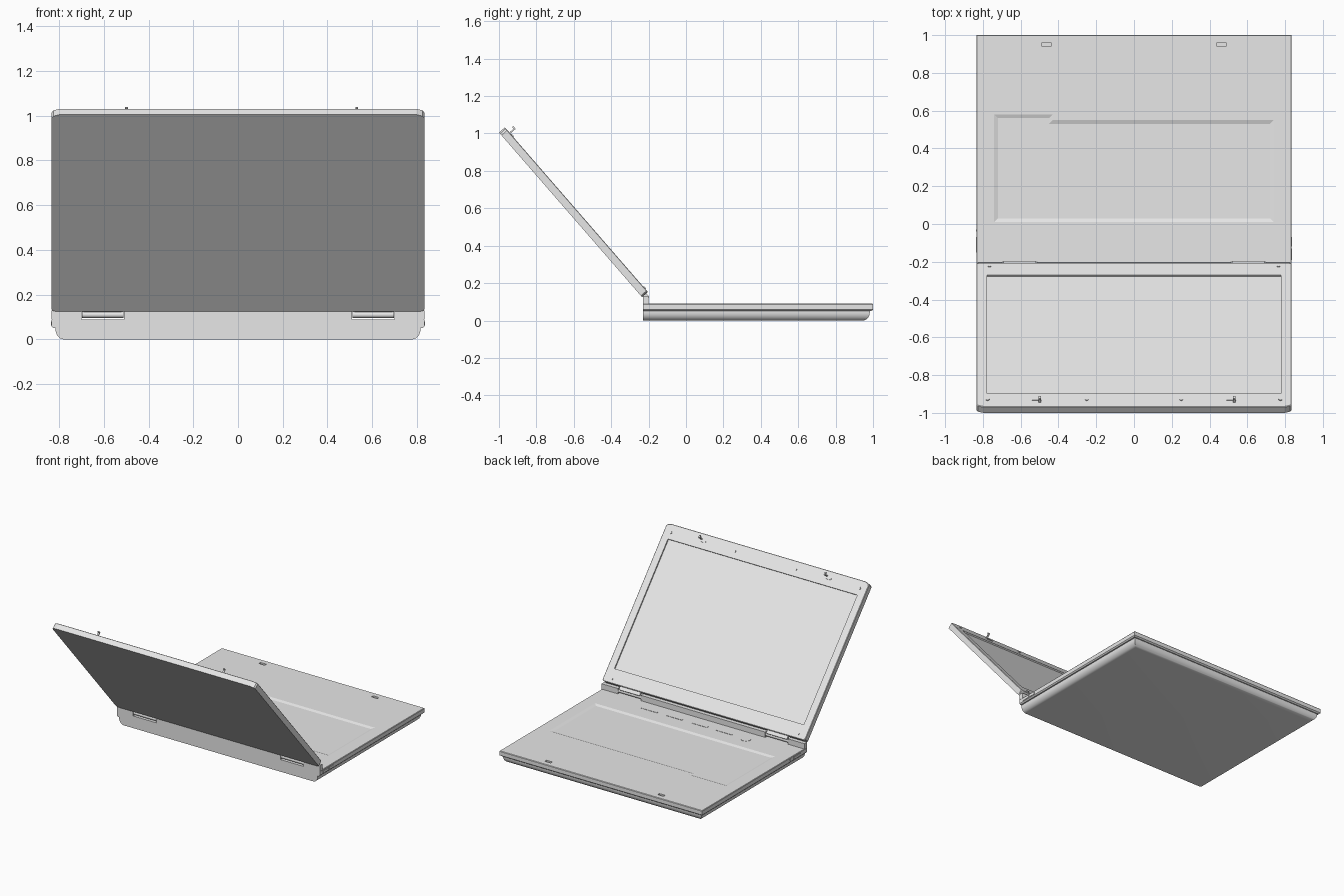
import bpy, bmesh, math
from mathutils import Matrix, Vector

if "Cube" in bpy.data.objects:
    bpy.data.objects.remove(bpy.data.objects["Cube"])

grey = bpy.data.materials.new("light_grey")
grey.diffuse_color = (0.8, 0.8, 0.8, 1)
grey.use_nodes = True
grey.node_tree.nodes["Principled BSDF"].inputs["Base Color"].default_value = grey.diffuse_color


def loft(name, rings, matrix=Matrix(), smooth=False):
    """Closed solid through rings of 3D points."""
    bm = bmesh.new()
    vs = [[bm.verts.new(matrix @ Vector(p)) for p in r] for r in rings]
    n = len(vs[0])
    for a, b in zip(vs, vs[1:]):
        for i in range(n):
            j = (i + 1) % n
            bm.faces.new((a[i], a[j], b[j], b[i]))
    bm.faces.new(vs[0][::-1])
    bm.faces.new(vs[-1])
    bmesh.ops.recalc_face_normals(bm, faces=bm.faces[:])
    me = bpy.data.meshes.new(name)
    bm.to_mesh(me)
    bm.free()
    if smooth:
        me.shade_smooth()
        me.set_sharp_from_angle(angle=math.radians(35))
    me.materials.append(grey)
    ob = bpy.data.objects.new(name, me)
    bpy.context.scene.collection.objects.link(ob)
    return ob


def rect(x0, x1, y0, y1, z):
    return [(x0, y0, z), (x1, y0, z), (x1, y1, z), (x0, y1, z)]


def box(name, x0, x1, y0, y1, z0, z1, matrix=Matrix()):
    return loft(name, [rect(x0, x1, y0, y1, z) for z in (z0, z1)], matrix)


def disc(name, x, y, z0, z1, r, matrix=Matrix(), n=20):
    ring = lambda z: [(x + r * math.cos(math.tau * i / n),
                       y + r * math.sin(math.tau * i / n), z) for i in range(n)]
    return loft(name, [ring(z0), ring(z1)], matrix, True)


def cut(target, cutter):
    m = target.modifiers.new("cut", 'BOOLEAN')
    m.operation = 'DIFFERENCE'
    m.solver = 'EXACT'
    m.object = cutter
    cutter.hide_render = True
    cutter.hide_viewport = True


# Lower tray with rounded underside on the front and sides
rings = []
for i in range(8):
    a = math.pi / 2 * i / 7
    inset = 0.017 + 0.038 * (1 - math.sin(a))
    z = 0.045 * (1 - math.cos(a))
    rings.append(rect(-0.833 + inset, 0.833 - inset, -0.23, 1.0 - inset, z))
rings.append(rect(-0.816, 0.816, -0.23, 0.983, 0.052))
loft("lower_tray", rings, smooth=True)

# Upper deck with a slightly tapered lower edge
W = 0.833
deck = loft("upper_deck", [rect(-W + 0.008, W - 0.008, -0.23, 0.99, 0.05),
                           rect(-W, W, -0.23, 1.0, 0.058),
                           rect(-W, W, -0.23, 1.0, 0.086),
                           rect(-W + 0.003, W - 0.003, -0.23, 0.997, 0.09)])

# Shallow stepped keyboard recess with sloping walls
outline = [(-0.74, 0.01, 1, 1), (0.74, 0.01, -1, 1), (0.74, 0.55, -1, -1),
           (-0.43, 0.55, -1, -1), (-0.43, 0.58, -1, -1), (-0.74, 0.58, 1, -1)]
cut(deck, loft("keyboard_cutter", [
    [(x + sx * d, y + sy * d, z) for x, y, sx, sy in outline]
    for d, z in ((0.02, 0.083), (0, 0.09), (0, 0.1))]))

# Latch slots near the front edge
for x in (-0.463, 0.463):
    cut(deck, box("latch_cutter", x - 0.024, x + 0.024, 0.94, 0.96, 0.078, 0.1))

# Row of buttons and the round power button
for x in (0.375, 0.17, -0.035, -0.24):
    box("button", x - 0.065, x + 0.065, -0.122, -0.102, 0.089, 0.092)
disc("power_button", -0.42, -0.105, 0.089, 0.092, 0.035)

# Raised rear bar, left open at the hinges
for x0, x1 in ((-W, -0.70), (-0.51, 0.51), (0.70, W)):
    box("rear_bar", x0, x1, -0.23, -0.20, 0.088, 0.13)

# Side ports
for x, y0, y1 in ((-W, -0.15, -0.07), (-W, -0.04, -0.03),
                  (W, -0.12, -0.07), (W, -0.19, -0.13)):
    box("side_port", x - 0.004, x + 0.004, y0, y1, 0.062, 0.08)

# Lid frame: local x across, y up the lid, z out of the screen
A = Vector((0, -0.656, 0.755)).normalized()
N = Vector((0, A.z, -A.y))
LID = Matrix(((-1, 0, 0, 0), (0, A.y, N.y, -0.235),
              (0, A.z, N.z, 0.125), (0, 0, 0, 1)))
H, T = 1.166, 0.042


def lid_ring(z, inset=0):
    """Rectangle with softly cut corners."""
    quarter = [(0, 0.02), (0.008, 0.009), (0.035, 0)]
    w, top, low = W - inset, H - inset, inset
    right = [(w - a, top - b) for a, b in quarter]
    right = [(w - a * 0.5, low + b * 0.5) for a, b in quarter[::-1]] + right
    return [(x, y, z) for x, y in right] + [(-x, y, z) for x, y in right[::-1]]


lid = loft("lid", [lid_ring(0), lid_ring(T - 0.003), lid_ring(T, 0.003)], LID)
cut(lid, box("screen_cutter", -0.778, 0.778, 0.103, 1.06, T - 0.01, T + 0.02, LID))

# Rubber bumpers around the screen
for x, y in ((0.765, 0.03), (0.775, 1.108), (0.25, 1.108)):
    for s in (-1, 1):
        disc("bumper", s * x, y, T - 0.002, T + 0.005, 0.009, LID, 12)

# Latch hooks on the upper rim
for x in (-0.515, 0.515):
    box("hook_foot", -x - 0.025, -x + 0.025, 1.106, 1.116, T - 0.002, T + 0.004, LID)
    box("hook_stem", -x - 0.022, -x - 0.01, 1.122, 1.13, T - 0.002, T + 0.038, LID)
    box("hook_tip", -x - 0.022, -x - 0.01, 1.122, 1.142, T + 0.03, T + 0.038, LID)

# Hinge barrels and the arms joining them to the lid
ALONG_X = Matrix.Rotation(math.pi / 2, 4, 'Y')
for s in (-1, 1):
    place = Matrix.Translation((s * 0.605, -0.215, 0.11)) @ ALONG_X
    disc("hinge_barrel", 0, 0, -0.093, 0.093, 0.014, place)
    box("hinge_arm", s * 0.605 - 0.085, s * 0.605 + 0.085, -0.025, 0.02,
        0.01, 0.03, LID)
